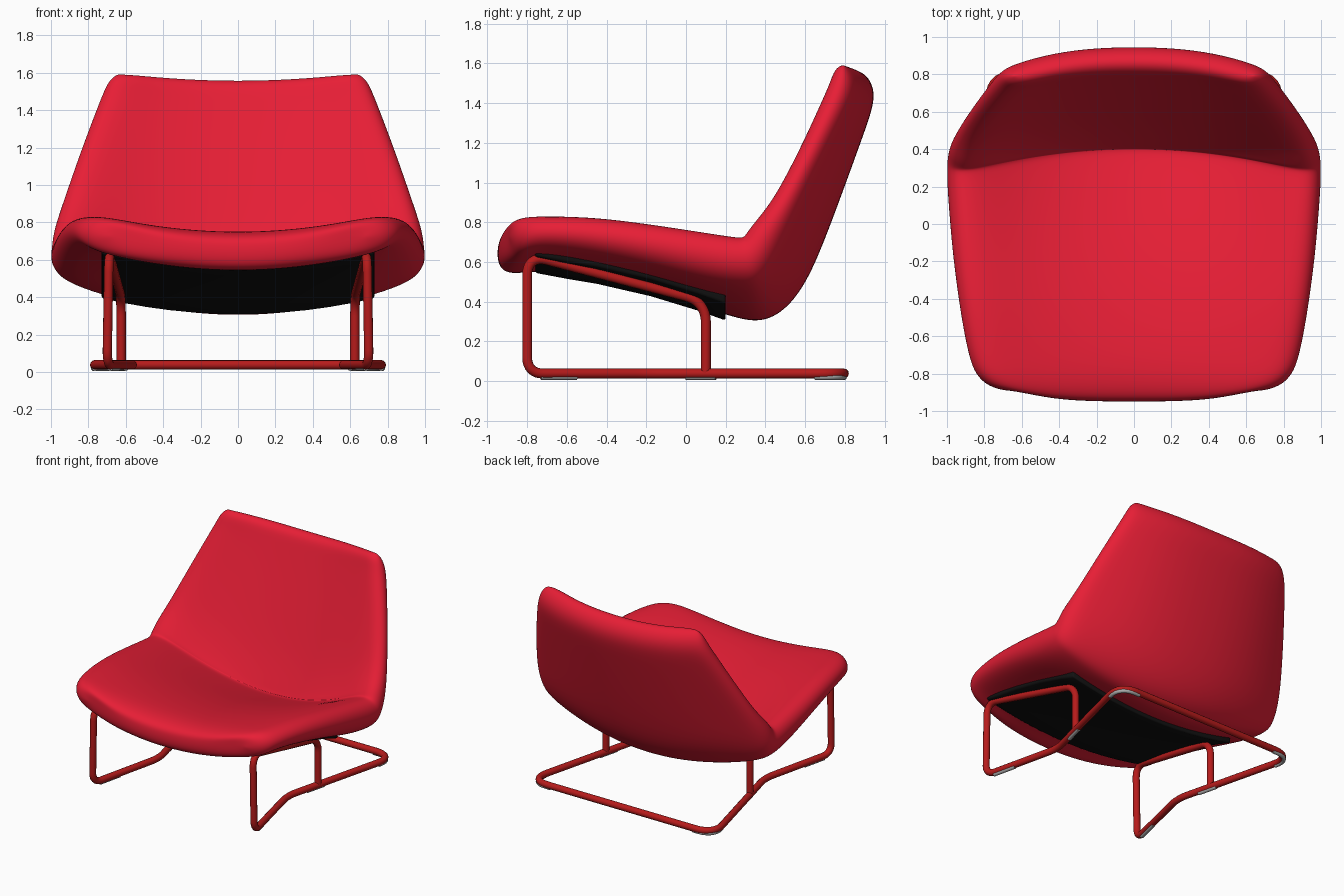
import bpy, bmesh
from mathutils import Vector

if "Cube" in bpy.data.objects:
    bpy.data.objects.remove(bpy.data.objects["Cube"])


def material(name, rgb):
    m = bpy.data.materials.new(name)
    m.diffuse_color = (*rgb, 1)
    m.use_nodes = True
    m.node_tree.nodes["Principled BSDF"].inputs["Base Color"].default_value = m.diffuse_color
    return m


RED = material("red fabric", (0.80, 0.013, 0.036))
FRAME = material("dark red metal", (0.47, 0.011, 0.011))
BLACK = material("black", (0.006, 0.006, 0.006))
GREY = material("grey glide", (0.4, 0.4, 0.4))


def mesh_object(name, bm, mat):
    bmesh.ops.recalc_face_normals(bm, faces=bm.faces)
    for f in bm.faces:
        f.smooth = True
    me = bpy.data.meshes.new(name)
    bm.to_mesh(me)
    bm.free()
    me.materials.append(mat)
    ob = bpy.data.objects.new(name, me)
    bpy.context.collection.objects.link(ob)
    return ob


# Upholstered shell, lofted from the seat front to the top of the back.
# Station: inner y,z | outer y,z | half width | inner edge shift y,z | outer edge shift y,z
SEAT = [
    (-.95, .67, -.95, .60, .70, .06, .09, .06, .09),
    (-.935, .715, -.925, .55, .78, .06, .10, .06, .10),
    (-.86, .745, -.86, .535, .845, .04, .10, .04, .10),
    (-.72, .75, -.74, .555, .89, 0, .10, 0, .11),
    (-.45, .71, -.48, .515, .94, 0, .14, 0, .12),
    (-.15, .635, -.18, .45, .98, 0, .18, 0, .12),
    (.12, .545, .06, .375, 1.0, -.03, .24, 0, .13),
    (.33, .475, .20, .33, 1.01, -.09, .29, 0, .15),
    (.385, .46, .30, .30, 1.01, -.115, .305, 0, .17),
]
BACK = [
    (.405, .462, .40, .295, 1.01, -.125, .31, -.03, .18),
    (.415, .48, .51, .355, 1.005, -.125, .31, -.07, .20),
    (.43, .52, .61, .49, .995, -.115, .30, -.11, .20),
    (.52, .72, .70, .70, .95, -.10, .21, -.13, .15),
    (.64, 1.05, .81, 1.0, .865, -.09, .12, -.12, .10),
    (.73, 1.30, .90, 1.25, .79, -.09, .06, -.11, .06),
    (.785, 1.46, .955, 1.41, .735, -.08, .04, -.10, .04),
    (.81, 1.53, .94, 1.50, .70, -.08, .04, -.09, .04),
    (.85, 1.56, .895, 1.553, .655, -.08, .035, -.08, .035),
]
half = [(.3, 1), (.6, 1), (.86, 1), (.965, .65), (1, 0), (.965, -.65), (.86, -1), (.6, -1), (.3, -1)]
SECTION = [(0, 1)] + half + [(0, -1)] + [(-f, s) for f, s in reversed(half)]

bm = bmesh.new()
crease = bm.edges.layers.float.new("crease_edge")
rings = []
for j, (iy, iz, oy, oz, w, ey, ez, fy, fz) in enumerate(SEAT + BACK):
    power = 4 if j < 3 else 2 if j < len(SEAT) + 2 else 2.6  # how late the edge bends
    ring = []
    for f, s in SECTION:
        q = min(1, abs(f) / .9)
        g, h = q ** 2, q ** power
        k = (s + 1) / 2
        y = (iy + ey * h) * k + (oy + fy * h) * (1 - k)
        z = (iz + ez * g) * k + (oz + fz * g) * (1 - k)
        ring.append(bm.verts.new((f * w, y, z)))
    rings.append(ring)
n = len(SECTION)
for a, b in zip(rings, rings[1:]):
    for i in range(n):
        bm.faces.new((a[i], a[(i + 1) % n], b[(i + 1) % n], b[i]))
# end caps as strips across the width
for ring in (rings[0], rings[-1]):
    for sign in (1, -1):
        for i in range(5):
            ids = [sign * v % n for v in (i, i + 1, 9 - i, 10 - i)]
            bm.faces.new([ring[v] for v in dict.fromkeys(ids)])
# sharp fold where seat and back meet
fold = rings[len(SEAT)]
for i in range(n):
    if SECTION[i][1] == 1 and SECTION[(i + 1) % n][1] == 1:
        e = bm.edges.get((fold[i], fold[(i + 1) % n]))
        e[crease] = 0.9
shell = mesh_object("upholstered_shell", bm, RED)
sub = shell.modifiers.new("smooth", 'SUBSURF')
sub.levels = sub.render_levels = 3

# Black panel following the underside
UNDER = [(-.76, .545), (-.6, .515), (-.45, .49), (-.18, .428), (.06, .355), (.2, .305)]
bm = bmesh.new()
rows = []
for y, z in UNDER:
    rows.append([bm.verts.new((i * .73 / 6, y, z + .16 * (i * .73 / 6) ** 2)) for i in range(-6, 7)])
for a, b in zip(rows, rows[1:]):
    for i in range(12):
        bm.faces.new((a[i], a[i + 1], b[i + 1], b[i]))
low = list(bm.faces)
# thickness reaches up into the shell
up = bmesh.ops.extrude_face_region(bm, geom=low, use_keep_orig=True)["geom"]
bmesh.ops.translate(bm, vec=(0, 0, .07), verts=[v for v in up if isinstance(v, bmesh.types.BMVert)])
panel = mesh_object("under_panel", bm, BLACK)
bev = panel.modifiers.new("soft edge", 'BEVEL')
bev.width = .012
bev.segments = 2
bev.limit_method = 'ANGLE'


def rounded(points):
    """Polyline with rounded corners; each point is (x, y, z, radius)."""
    P = [Vector(p[:3]) for p in points]
    out = [P[0]]
    for i in range(1, len(P) - 1):
        r, c = points[i][3], P[i]
        a = c + (P[i - 1] - c).normalized() * r
        b = c + (P[i + 1] - c).normalized() * r
        for k in range(9):
            t = k / 8
            w = 2 * t * (1 - t) * .85
            out.append((a * (1 - t) ** 2 + b * t ** 2 + c * w) / ((1 - t) ** 2 + t ** 2 + w))
    return out + [P[-1]]


def tube(name, points, radius, mat):
    cu = bpy.data.curves.new(name, 'CURVE')
    cu.dimensions = '3D'
    cu.bevel_depth = radius
    cu.bevel_resolution = 4
    cu.use_fill_caps = True
    sp = cu.splines.new('POLY')
    sp.points.add(len(points) - 1)
    for p, co in zip(sp.points, points):
        p.co = (*co, 1)
    sp.use_smooth = True
    cu.materials.append(mat)
    ob = bpy.data.objects.new(name, cu)
    bpy.context.collection.objects.link(ob)
    return ob


# Bent tube frame: one continuous run, mirrored about x = 0
R, Z = .025, .038
side = [(.625, .10, Z, 0), (.625, .10, .40, .10), (.69, -.80, .635, .10), (.70, -.80, Z, .08),
        (.555, -.18, Z, .08), (.80, .795, Z, .16)]
mirror = [(-x, y, z, r) for x, y, z, r in reversed(side)]
tube("tube_frame", rounded(side + mirror), R, FRAME)

# Thin floor glides under the rails
for sx, label in ((1, "right"), (-1, "left")):
    runs = {
        "front": [(.684, -.73, .02, 0), (.642, -.55, .02, 0)],
        "middle": [(.60, 0, .02, 0), (.638, .15, .02, 0)],
        "rear": [(.765, .65, .02, 0), (.80, .795, .02, .14), (.62, .795, .02, 0)],
    }
    for key, pts in runs.items():
        tube(f"{label}_{key}_glide", rounded([(sx * x, y, z, r) for x, y, z, r in pts]), .015, GREY)
